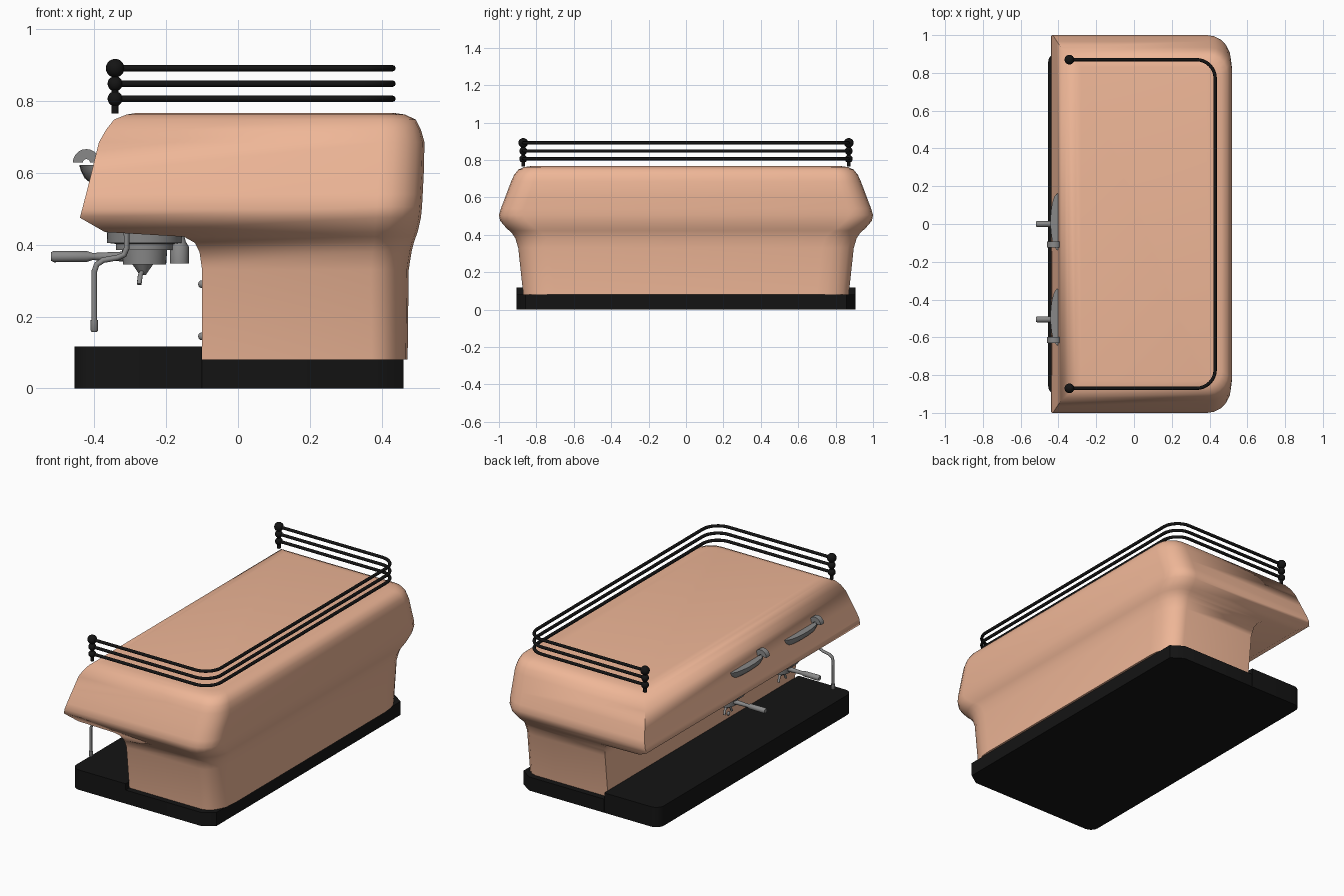
import bpy, bmesh, math
from mathutils import Vector

if "Cube" in bpy.data.objects:
    bpy.data.objects.remove(bpy.data.objects["Cube"])


def material(name, rgb):
    m = bpy.data.materials.new(name)
    m.diffuse_color = (*rgb, 1)
    m.use_nodes = True
    m.node_tree.nodes["Principled BSDF"].inputs["Base Color"].default_value = m.diffuse_color
    return m


COPPER = material("copper_enamel", (0.86, 0.47, 0.31))
BLACK = material("black", (0.007, 0.007, 0.007))
STEEL = material("steel", (0.25, 0.25, 0.25))


def finish(ob, mat, angle=40):
    ob.data.materials.append(mat)
    bpy.ops.object.select_all(action='DESELECT')
    ob.select_set(True)
    bpy.context.view_layer.objects.active = ob
    bpy.ops.object.shade_smooth_by_angle(angle=math.radians(angle))
    return ob


def loft(name, rings, mat, angle=40):
    """Skin a stack of equal-length point rings and cap both ends."""
    bm = bmesh.new()
    vs = [[bm.verts.new(p) for p in ring] for ring in rings]
    n = len(vs[0])
    for a, b in zip(vs, vs[1:]):
        for i in range(n):
            j = (i + 1) % n
            bm.faces.new((a[i], a[j], b[j], b[i]))
    bm.faces.new(vs[0][::-1])
    bm.faces.new(vs[-1])
    bmesh.ops.recalc_face_normals(bm, faces=bm.faces)
    me = bpy.data.meshes.new(name)
    bm.to_mesh(me)
    bm.free()
    ob = bpy.data.objects.new(name, me)
    bpy.context.collection.objects.link(ob)
    return finish(ob, mat, angle)


def plan(z, xf, xb, w, rx, ry, rf=0.0, seg=5):
    """Plan outline: elliptical back corners, optional round front corners."""
    def arc(cx, cy, ax, ay, a0):
        return [(cx + ax * math.cos(math.radians(a0 + 90 * i / seg)),
                 cy + ay * math.sin(math.radians(a0 + 90 * i / seg)), z) for i in range(seg + 1)]
    front_a = arc(xf + rf, -w + rf, rf, rf, 180) if rf else [(xf, -w, z)]
    front_b = arc(xf + rf, w - rf, rf, rf, 90) if rf else [(xf, w, z)]
    return front_a + arc(xb - rx, -w + ry, rx, ry, 270) + arc(xb - rx, w - ry, rx, ry, 0) + front_b


def turned(name, profile, origin, mat, axis='Z', seg=24):
    """Turn (radius, height) pairs around the z or x axis."""
    rings = []
    for r, h in profile:
        ring = []
        for i in range(seg):
            a = 2 * math.pi * i / seg
            c, s = r * math.cos(a), r * math.sin(a)
            ring.append(Vector(origin) + (Vector((c, s, h)) if axis == 'Z' else Vector((h, c, s))))
        rings.append(ring)
    return loft(name, rings, mat)


def tube(name, pts, radius, mat):
    cu = bpy.data.curves.new(name, 'CURVE')
    cu.dimensions = '3D'
    cu.bevel_depth = radius
    cu.bevel_resolution = 2
    cu.use_fill_caps = True
    sp = cu.splines.new('POLY')
    sp.points.add(len(pts) - 1)
    for p, co in zip(sp.points, pts):
        p.co = (*co, 1)
    ob = bpy.data.objects.new(name, cu)
    bpy.context.collection.objects.link(ob)
    bpy.ops.object.select_all(action='DESELECT')
    ob.select_set(True)
    bpy.context.view_layer.objects.active = ob
    bpy.ops.object.convert(target='MESH')
    return finish(bpy.context.object, mat, 50)


def ball(name, loc, r, mat):
    bpy.ops.mesh.primitive_uv_sphere_add(segments=16, ring_count=10, radius=r, location=loc)
    ob = bpy.context.object
    ob.name = name
    return finish(ob, mat)


# Body shell: z, front x, back x, half width, back corner radii
body = [(0.08, -0.10, 0.472, 0.87, 0.10, 0.17), (0.33, -0.10, 0.475, 0.897, 0.105, 0.17),
        (0.38, -0.107, 0.483, 0.912, 0.11, 0.17), (0.405, -0.12, 0.489, 0.928, 0.11, 0.165),
        (0.422, -0.15, 0.495, 0.945, 0.115, 0.16), (0.435, -0.37, 0.50, 0.96, 0.12, 0.15),
        (0.475, -0.44, 0.509, 0.994, 0.125, 0.14), (0.505, -0.432, 0.512, 1.0, 0.125, 0.13),
        (0.54, -0.423, 0.514, 0.99, 0.125, 0.125), (0.60, -0.408, 0.517, 0.967, 0.125, 0.125),
        (0.685, -0.387, 0.519, 0.935, 0.12, 0.12), (0.72, -0.367, 0.509, 0.919, 0.11, 0.11),
        (0.748, -0.345, 0.495, 0.897, 0.10, 0.10), (0.762, -0.31, 0.465, 0.865, 0.085, 0.085),
        (0.767, -0.28, 0.43, 0.83, 0.07, 0.07)]
loft("body_shell", [plan(*r) for r in body], COPPER, 80)

# Base with clipped back corners, and raised drip tray
loft("base", [plan(z, -0.10, 0.46, 0.905, 0.07, 0.047, seg=1) for z in (0, 0.08)], BLACK)
loft("drip_tray", [plan(z, -0.455, -0.10, 0.905, 0.003, 0.003, 0.05) for z in (0, 0.117)], BLACK)

# Cup rails with ball-ended posts
for k, z in enumerate((0.806, 0.848, 0.891)):
    path = [(-0.34, -0.87, z)]
    for cy, a0 in ((-0.77, -90), (0.77, 0)):
        for i in range(9):
            a = math.radians(a0 + 90 * i / 8)
            path.append((0.33 + 0.1 * math.cos(a), cy + 0.1 * math.sin(a), z))
    path.append((-0.34, 0.87, z))
    tube(f"cup_rail_{k + 1}", path, 0.009, BLACK)
    for y in (-0.87, 0.87):
        ball(f"rail_ball_{k + 1}", (-0.342, y, z), 0.026 if k == 2 else 0.021, BLACK)
for y in (-0.87, 0.87):
    turned("rail_post", [(0.01, 0.765), (0.01, 0.89)], (-0.342, y, 0), BLACK, seg=12)

# Brew groups
for y in (0.0, -0.505):
    turned("group_head", [(0.06, 0.345), (0.063, 0.385), (0.08, 0.385), (0.08, 0.402),
                          (0.104, 0.405), (0.106, 0.45)], (-0.26, y, 0), STEEL, seg=32)
    turned("group_plunger", [(0.026, 0.347), (0.026, 0.395), (0.018, 0.408), (0.012, 0.43)],
           (-0.163, y, 0), STEEL, seg=16)
    turned("portafilter_handle", [(0.012, -0.52), (0.016, -0.512), (0.015, -0.42), (0.010, -0.405),
                                  (0.012, -0.36), (0.014, -0.31)], (0, y, 0.367), STEEL, 'X', 16)
    # Twin spout
    turned("spout_neck", [(0.008, 0.315), (0.03, 0.347)], (-0.265, y, 0), STEEL, seg=12)
    for s in (-1, 1):
        tube("spout_leg", [(-0.265, y, 0.328), (-0.272, y + s * 0.025, 0.315),
                           (-0.275, y + s * 0.035, 0.29)], 0.007, STEEL)
    # Flat-topped boat-shaped control with a domed lever at one end
    boat = ((0.572, 0.008, 0.10), (0.585, 0.024, 0.13), (0.605, 0.034, 0.147), (0.622, 0.039, 0.15))
    loft("control_boat", [[(-0.403 + rx * math.cos(math.pi * i / 16),
                            y + 0.012 + ry * math.sin(math.pi * i / 16), z) for i in range(32)]
                          for z, rx, ry in boat], STEEL)
    arch = []
    for r, steps in ((0.038, range(11)), (0.010, range(10, -1, -1))):
        arch += [(-0.422 + r * math.cos(math.pi * i / 10), 0.628 + r * math.sin(math.pi * i / 10))
                 for i in steps]
    loft("control_lever", [[(x, y - 0.108 + d, z) for x, z in arch] for d in (-0.016, 0.016)], STEEL)

# Steam wand
tube("steam_wand", [(-0.31, -0.80, 0.45), (-0.31, -0.80, 0.39), (-0.317, -0.80, 0.372),
                    (-0.335, -0.80, 0.364), (-0.375, -0.80, 0.357), (-0.393, -0.80, 0.345),
                    (-0.40, -0.80, 0.325), (-0.40, -0.80, 0.18)], 0.008, STEEL)
turned("wand_tip", [(0.007, 0.157), (0.011, 0.162), (0.010, 0.19)], (-0.40, -0.80, 0), STEEL, seg=12)

# Small fittings on the front panel
for z in (0.145, 0.29):
    ball("panel_fitting", (-0.10, -0.25, z), 0.011, STEEL)
